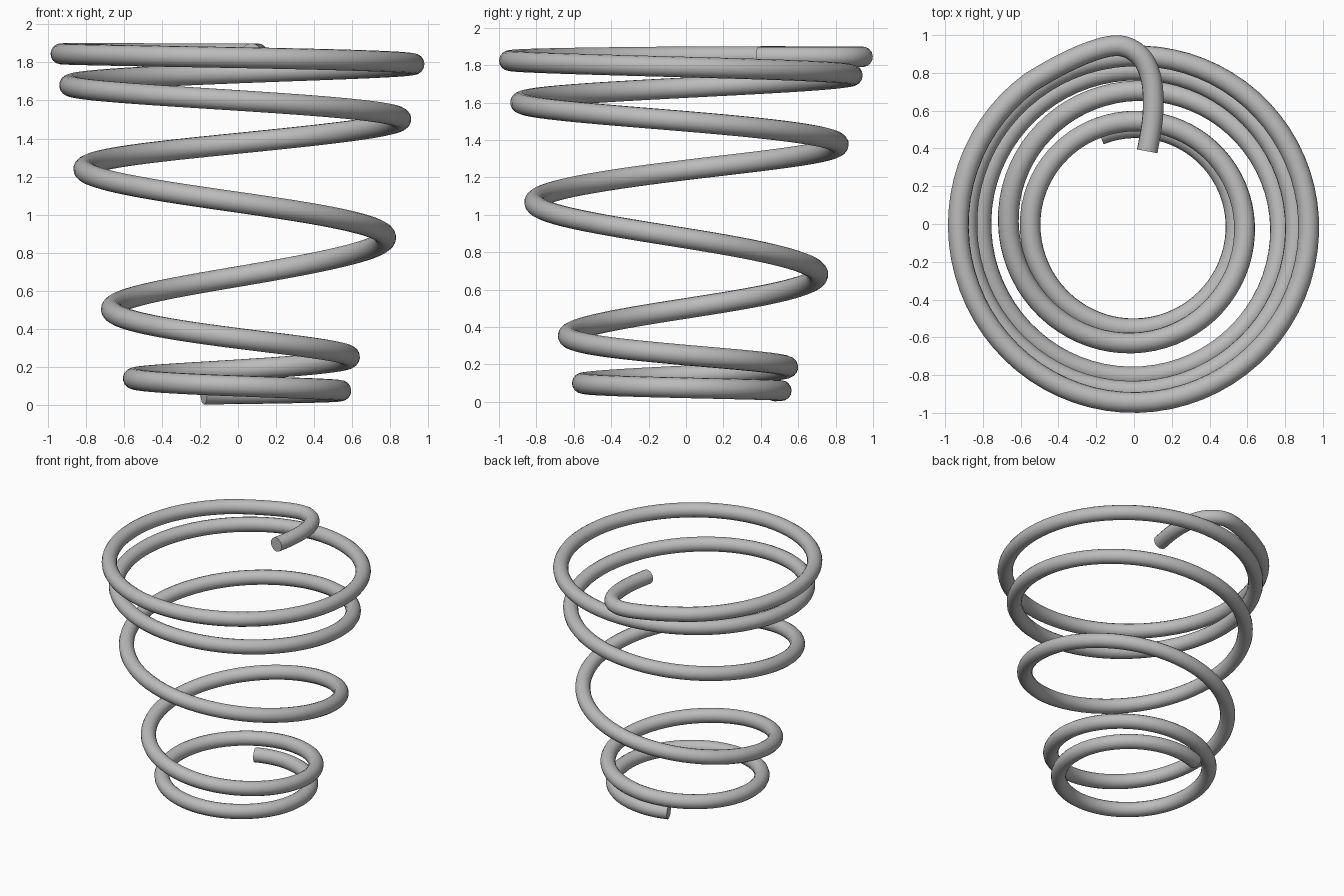
import bpy
from math import sin, cos, pi
from mathutils import Vector

if "Cube" in bpy.data.objects:
    bpy.data.objects.remove(bpy.data.objects["Cube"])

WIRE = 0.055
STEPS = 18      # samples per quarter turn


def smooth_at(values, t):
    """Catmull-Rom interpolation through a list of vectors."""
    i = max(0, min(int(t), len(values) - 2))
    f = t - i
    last = len(values) - 1
    a, b, c, d = (values[max(0, min(k, last))] for k in range(i - 1, i + 3))
    return b + f * ((c - a) + f * ((2 * a - 5 * b + 4 * c - d)
                    + f * (3 * b - a - 3 * c + d))) / 2


# Coil radius and height at each quarter turn, clockwise, from one quarter before the back
radii = [.505, .51, .54, .555, .55, .545, .585, .63, .665, .705, .775,
         .81, .81, .815, .855, .885, .885, .89, .925, .945, .93, .93]
heights = [.055, .06, .075, .10, .14, .185, .25, .35, .50, .675, .875,
           1.065, 1.24, 1.375, 1.5, 1.6, 1.68, 1.745, 1.79, 1.825, 1.845, 1.845]
profile = [Vector(p) for p in zip(radii, heights)]

START, END = 0.77, 20.6
count = int((END - START) * STEPS)
path = []
for n in range(count + 1):
    t = START + (END - START) * n / count
    r, z = smooth_at(profile, t)
    a = (t - 1) * pi / 2
    path.append(Vector((r * sin(a), r * cos(a), z)))

# Top end of the wire bends inwards
hook = [path[-1]] + [Vector((x, y, heights[-1])) for x, y in (
    (-.40, .836), (-.25, .905), (-.12, .942), (-.03, .932), (.045, .875),
    (.088, .78), (.102, .66), (.095, .53), (.07, .385))]
for n in range(1, (len(hook) - 1) * 6 + 1):
    path.append(smooth_at(hook, n / 6))

# Round wire swept along the path
curve = bpy.data.curves.new("coil_spring", "CURVE")
curve.dimensions = "3D"
curve.bevel_depth = WIRE
curve.bevel_resolution = 6
curve.use_fill_caps = True
spline = curve.splines.new("POLY")
spline.points.add(len(path) - 1)
for point, co in zip(spline.points, path):
    point.co = (*co, 1)

spring = bpy.data.objects.new("coil_spring", curve)
bpy.context.collection.objects.link(spring)
bpy.ops.object.select_all(action="DESELECT")
spring.select_set(True)
bpy.context.view_layer.objects.active = spring
bpy.ops.object.convert(target="MESH")
spring = bpy.context.object
bpy.ops.object.shade_smooth_by_angle()

# Plain grey steel
steel = bpy.data.materials.new("grey_steel")
steel.use_nodes = True
colour = (.5, .5, .5, 1)
steel.diffuse_color = colour
steel.node_tree.nodes["Principled BSDF"].inputs["Base Color"].default_value = colour
spring.data.materials.clear()
spring.data.materials.append(steel)
